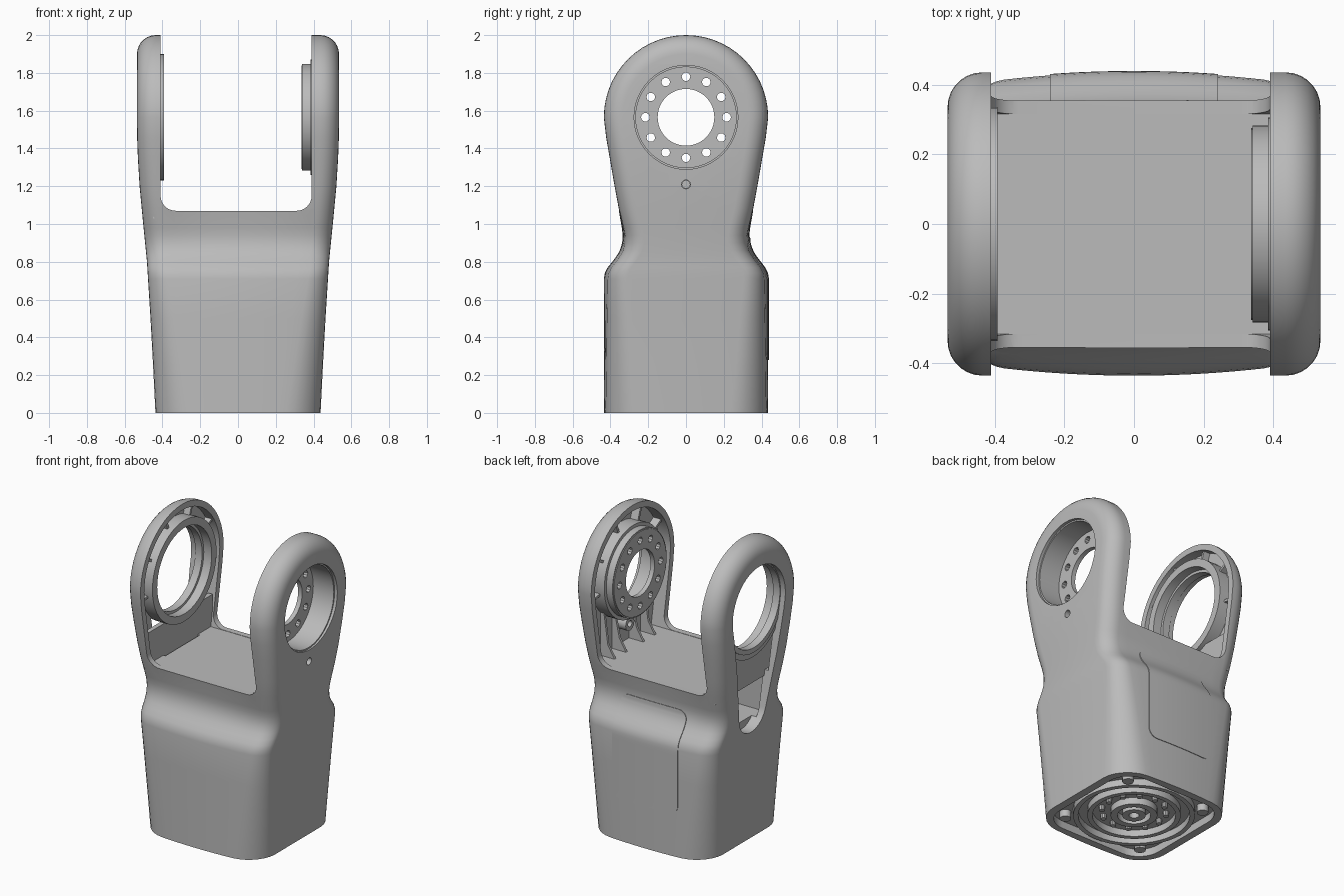
import bpy, bmesh
from math import sin, cos, pi, radians, asin, sqrt

cube = bpy.data.objects.get("Cube")
if cube:
    bpy.data.objects.remove(cube)

grey = bpy.data.materials.new("cast_grey")
grey.use_nodes = True
grey.diffuse_color = (0.5, 0.5, 0.5, 1)
grey.node_tree.nodes["Principled BSDF"].inputs["Base Color"].default_value = (0.5, 0.5, 0.5, 1)

PIVOT, ARM_R = 1.565, 0.435
# half depth (y), half width (x) and corner radius of the housing by height
DEPTH = [(0, .435), (.25, .435), (.5, .435), (.71, .435), (.74, .43), (.77, .415), (.8, .39), (.83, .368),
         (.86, .35), (.9, .338), (.94, .335), (.98, .34), (1.08, .357), (1.2, .378), (1.35, .404),
         (1.46, .423), (PIVOT, ARM_R)]
WIDTH = [(0, .437), (.4, .457), (.8, .482), (1, .502), (1.2, .521), (1.4, .533), (1.5, .535), (2, .535)]
CORNER = [(0, .18), (.75, .1), (2, .1)]


def lerp(table, z):
    for (z0, v0), (z1, v1) in zip(table, table[1:]):
        if z <= z1:
            return v0 + (v1 - v0) * max(0, z - z0) / (z1 - z0)
    return table[-1][1]


def bulge(x, z):
    """Plan curvature of the front and back walls, fading out at the arms."""
    fade = min(1, max(0, (1.1 - z) / .25))
    return 1 - .07 * fade * (x / .45) ** 2


def half_outline(inset, start=0):
    """Half side outline as (y, z), from the bottom up to the top of the arm."""
    pts = [(lerp(DEPTH, start) - inset, start)]
    pts += [(y - inset, z) for y, z in ((h, z) for z, h in DEPTH) if z > start]
    r = ARM_R - inset
    return pts + [(r * cos(a), PIVOT + r * sin(a)) for a in (pi / 2 * i / 14 for i in range(1, 15))]


def finish(name, bm, angle=35):
    bmesh.ops.remove_doubles(bm, verts=bm.verts, dist=1e-5)
    bmesh.ops.recalc_face_normals(bm, faces=bm.faces)
    me = bpy.data.meshes.new(name)
    bm.to_mesh(me)
    bm.free()
    me.materials.append(grey)
    ob = bpy.data.objects.new(name, me)
    bpy.context.collection.objects.link(ob)
    smooth(ob, angle)
    return ob


def activate(ob):
    bpy.ops.object.select_all(action='DESELECT')
    ob.select_set(True)
    bpy.context.view_layer.objects.active = ob


def smooth(ob, angle=35):
    activate(ob)
    bpy.ops.object.shade_smooth_by_angle(angle=radians(angle))


def prism(name, pts, axis, lo, hi):
    """Extrude a closed 2D outline along an axis."""
    place = {'x': lambda u, v, w: (w, u, v), 'y': lambda u, v, w: (u, w, v), 'z': lambda u, v, w: (u, v, w)}[axis]
    bm = bmesh.new()
    a, b = [[bm.verts.new(place(u, v, w)) for u, v in pts] for w in (lo, hi)]
    bm.faces.new(a)
    bm.faces.new(b)
    for i in range(len(pts)):
        j = (i + 1) % len(pts)
        bm.faces.new((a[i], a[j], b[j], b[i]))
    return finish(name, bm)


def circle(r, u=0, v=0, n=48):
    return [(u + r * cos(2 * pi * i / n), v + r * sin(2 * pi * i / n)) for i in range(n)]


def rect(u0, u1, v0, v1):
    return [(u0, v0), (u1, v0), (u1, v1), (u0, v1)]


def cut(target, *cutters):
    for c in cutters:
        m = target.modifiers.new("cut", 'BOOLEAN')
        m.operation, m.solver, m.object = 'DIFFERENCE', 'EXACT', c
        activate(target)
        bpy.ops.object.modifier_apply(modifier=m.name)
        bpy.data.objects.remove(c)
    smooth(target)


def tube(name, outer, inner, axis, lo, hi, v=0):
    ob = prism(name, circle(outer, 0, v), axis, lo, hi)
    cut(ob, prism("bore", circle(inner, 0, v), axis, lo - .1, hi + .1))
    return ob


# housing: side outline swept across x with rounded outer edges
bm = bmesh.new()
STEPS, MID = 7, 12
layers = []
for i in range(STEPS + 1):
    a = pi / 2 * i / STEPS
    layers.append((-1, 1 - sin(a), 1 - cos(a)))
spans = layers + [(-1 + 2 * i / MID, 0, 1) for i in range(1, MID)] + [(1, d, e) for _, d, e in reversed(layers)]
grid = []
for t, d, e in spans:
    sides = []
    for s in (-1, 1):
        col = []
        for (y0, z0), (y, z) in zip(half_outline(0), half_outline(d * .1)):
            r = lerp(CORNER, z0)
            if z0 <= PIVOT:
                y = y0 - d * r
            x = t * (lerp(WIDTH, z0) - r * e)
            col.append(bm.verts.new((x, s * y * bulge(x, z), z)))
        sides.append(col)
    grid.append(sides)
rows = len(grid[0][0])
for k in range(len(grid) - 1):
    for s in (0, 1):
        p, q = grid[k][s], grid[k + 1][s]
        for j in range(rows - 1):
            bm.faces.new((p[j], q[j], q[j + 1], p[j + 1]))
    bm.faces.new((grid[k][0][0], grid[k][1][0], grid[k + 1][1][0], grid[k + 1][0][0]))
for l, r in (grid[0], grid[-1]):
    for j in range(rows - 1):
        bm.faces.new((l[j], r[j], r[j + 1], l[j + 1]))
housing = finish("housing", bm)

# gap between the arms, with rounded lower corners, down to a flush deck
L, R, DECK, RAD = -.41, .39, 1.07, .08
arc = [pi / 2 * i / 8 for i in range(9)]
gap = [(L, 2.2)] + [(L + RAD - RAD * cos(a), DECK + RAD - RAD * sin(a)) for a in arc]
gap += [(R - RAD + RAD * sin(a), DECK + RAD - RAD * cos(a)) for a in arc] + [(R, 2.2)]
# hollow arms
half = half_outline(.04, DECK - .002)
pocket = half + [(-y, z) for y, z in reversed(half[:-1])]
# long tapered opening in the right arm
BIG, SMALL, LOW = .275, .14, .87
phi = asin((BIG - SMALL) / (PIVOT - LOW))
keyhole = []
for c, r, a0, a1 in ((PIVOT, BIG, -phi, pi + phi), (LOW, SMALL, pi + phi, 2 * pi - phi)):
    keyhole += [(r * cos(a0 + (a1 - a0) * i / 28), c + r * sin(a0 + (a1 - a0) * i / 28)) for i in range(29)]
# rounded square recess under the base
base = []
for q in range(4):
    cx, cy = .235 * (1, -1, -1, 1)[q], .235 * (1, 1, -1, -1)[q]
    base += [(cx + .15 * cos(a + q * pi / 2), cy + .15 * sin(a + q * pi / 2)) for a in arc]

cut(housing,
    prism("gap_cutter", gap, 'y', -1, 1),
    prism("pocket_cutter", pocket, 'x', -.475, .475),
    prism("keyhole_cutter", keyhole, 'x', -.7, -.405),
    prism("cavity_cutter", rect(-.2, .2, .78, 1.02), 'x', -.44, -.1),
    prism("recess_cutter", circle(.275, 0, PIVOT), 'x', .4, .7),
    prism("pin_hole_cutter", circle(.024, 0, 1.21, 12), 'x', .4, .7),
    prism("base_cutter", base, 'z', -.1, .05))

# left arm bearing cup with its bolt flange
tube("left_cup", .283, .266, 'x', .34, .515, PIVOT)
tube("left_cup_shoulder", .305, .275, 'x', .385, .49, PIVOT)
flange = tube("left_flange", .275, .15, 'x', .335, .365, PIVOT)
cut(flange, *[prism("bolt_hole", circle(.023, .215 * cos(pi * i / 6), PIVOT + .215 * sin(pi * i / 6), 10),
                    'x', .2, .6) for i in range(12)])
tube("pin_boss", .045, .02, 'x', .41, .49, 1.21)

# right arm bearing ring and closing panel
tube("right_ring", .335, .285, 'x', -.49, -.392, PIVOT)
tube("right_ring_step", .3, .268, 'x', -.5, -.45, PIVOT)
prism("right_lower_panel", rect(-.335, .335, 1.03, 1.275), 'x', -.45, -.42)

# ribs between bearing rings and arm rims
for name, lo, hi, r0 in (("left_rib", .42, .49, .29), ("right_rib", -.49, -.43, .32)):
    for i in range(6):
        a = radians(-10 + i * 40)
        u, w = (cos(a), sin(a)), (-.008 * sin(a), .008 * cos(a))
        pts = [(r * u[0] + s * w[0], PIVOT + r * u[1] + s * w[1]) for r, s in ((r0, -1), (.405, -1), (.405, 1), (r0, 1))]
        prism(name, pts, 'x', lo, hi)

# gussets from the deck up to the left cup
for y in (-.21, -.09, .09, .21):
    top = PIVOT - sqrt(.29 ** 2 - y * y)
    prism("deck_gusset", [(.36, 1.05), (.49, 1.05), (.49, top), (.45, top), (.42, 1.15)], 'y', y - .008, y + .008)

# rear cover plate following the back wall
bm = bmesh.new()
Z0, Z1, HALF, COR = .28, .93, .24, .06
levels = [Z0 + COR * (1 - cos(a)) for a in arc] + [Z0 + COR + (Z1 - Z0 - 2 * COR) * i / 24 for i in range(1, 24)]
levels += [Z1 - COR * (1 - cos(a)) for a in reversed(arc)]
sheet = []
for z in levels:
    k = max(0, COR - min(z - Z0, Z1 - z))
    w = HALF - COR + sqrt(max(0, COR ** 2 - k ** 2))
    xs = [w * (i / 5 - 1) for i in range(11)]
    sheet.append([bm.verts.new((x, lerp(DEPTH, z) * bulge(x, z) - .003, z)) for x in xs])
for a, b in zip(sheet, sheet[1:]):
    for i in range(10):
        bm.faces.new((a[i], a[i + 1], b[i + 1], b[i]))
cover = finish("rear_cover", bm)
solid = cover.modifiers.new("thickness", 'SOLIDIFY')
solid.thickness, solid.offset = .014, 0
activate(cover)
bpy.ops.object.modifier_apply(modifier=solid.name)
smooth(cover)

# rings, bolts and corner bosses under the base
for outer, inner in ((.365, .335), (.28, .25), (.14, .1), (.07, .03)):
    tube("base_ring", outer, inner, 'z', .006, .06)
for i in range(12):
    a = pi * i / 6
    prism("base_bolt", circle(.018, .195 * cos(a), .195 * sin(a), 10), 'z', .02, .06)
for sx in (-1, 1):
    for sy in (-1, 1):
        prism("base_corner_boss", circle(.035, sx * .292, sy * .292, 16), 'z', .004, .06)
